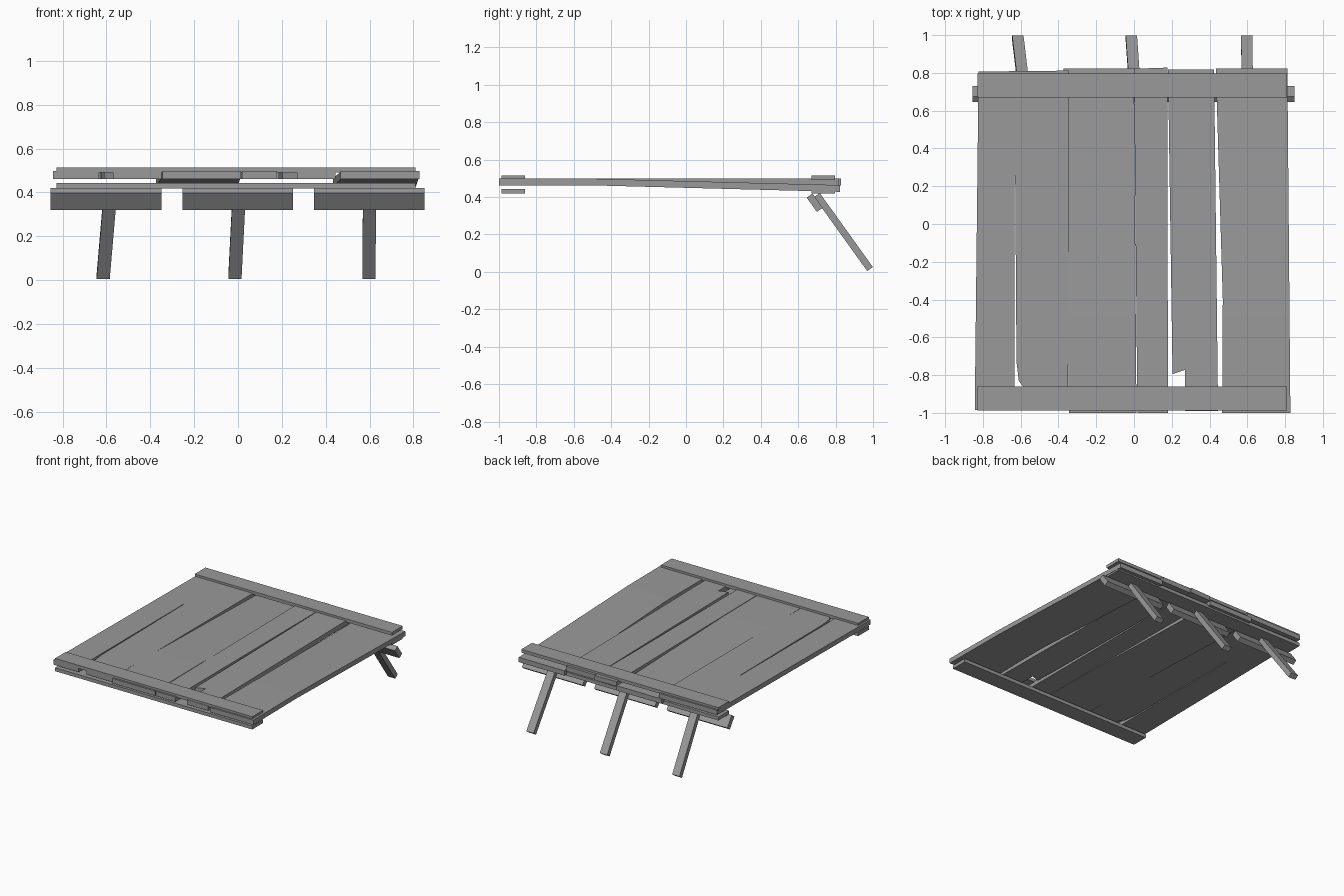
import bpy, bmesh
from mathutils import Vector

if "Cube" in bpy.data.objects:
    bpy.data.objects.remove(bpy.data.objects["Cube"])

# Dark weathered grey shared by every part
wood = bpy.data.materials.new("grey_wood")
wood.diffuse_color = (0.32, 0.32, 0.32, 1)
wood.use_nodes = True
wood.node_tree.nodes["Principled BSDF"].inputs["Base Color"].default_value = wood.diffuse_color


def finish(bm, name):
    bmesh.ops.recalc_face_normals(bm, faces=bm.faces)
    me = bpy.data.meshes.new(name)
    bm.to_mesh(me)
    bm.free()
    me.materials.append(wood)
    ob = bpy.data.objects.new(name, me)
    bpy.context.collection.objects.link(ob)
    return ob


def plank(name, outline, drop=0.0, z0=0.462, z1=0.498, bend_y=-0.48, end_y=0.82):
    """Extruded outline, optionally sagging towards the back."""
    bm = bmesh.new()
    face = bm.faces.new([bm.verts.new((x, y, z0)) for x, y in outline])
    ext = bmesh.ops.extrude_face_region(bm, geom=[face])
    for v in ext["geom"]:
        if isinstance(v, bmesh.types.BMVert):
            v.co.z = z1
    if drop:
        geom = bm.verts[:] + bm.edges[:] + bm.faces[:]
        bmesh.ops.bisect_plane(bm, geom=geom, plane_co=(0, bend_y, 0), plane_no=(0, 1, 0))
        for v in bm.verts:
            v.co.z -= drop * max(0, (v.co.y - bend_y) / (end_y - bend_y))
    return finish(bm, name)


def beam(name, ends, axis_u, axis_v):
    """Straight bar between two end centres with half-extents u and v."""
    u, v = Vector(axis_u), Vector(axis_v)
    bm = bmesh.new()
    rings = [[bm.verts.new(Vector(e) + a * u + b * v)
              for a, b in ((-1, -1), (1, -1), (1, 1), (-1, 1))] for e in ends]
    for r in rings:
        bm.faces.new(r)
    for i in range(4):
        j = (i + 1) % 4
        bm.faces.new((rings[0][i], rings[0][j], rings[1][j], rings[1][i]))
    return finish(bm, name)


# Deck planks: first is split by a long crack, fourth has a broken corner
plank("cracked_plank", [(-0.843, -0.985), (-0.633, -0.985), (-0.633, 0.26),
                        (-0.629, 0.255), (-0.622, -0.73), (-0.61, -0.83), (-0.57, -0.885),
                        (-0.57, -0.985), (-0.349, -0.985), (-0.346, 0.812), (-0.823, 0.807)])
plank("sagging_plank_middle", [(-0.344, -1.0), (0.013, -1.0), (0.0, 0.822),
                               (-0.373, 0.822)], 0.031)
plank("narrow_plank", [(0.018, -1.0), (0.179, -1.0), (0.178, 0.828), (0.0, 0.822)])
plank("broken_plank", [(0.27, -0.99), (0.445, -0.99), (0.424, 0.817), (0.18, 0.817),
                       (0.204, -0.795), (0.27, -0.772)])
plank("sagging_plank_right", [(0.467, -1.0), (0.828, -1.0), (0.812, 0.824),
                              (0.433, 0.824), (0.47, -0.40)], 0.034)

# Battens clamping the planks above and below, front and back
for end, y0, y1 in (("front", -0.987, -0.86), ("back", 0.67, 0.797)):
    for side, z0, z1 in (("upper", 0.49, 0.514), ("lower", 0.418, 0.444)):
        plank(f"{end}_{side}_batten",
              [(-0.828, y0), (0.81, y0), (0.81, y1), (-0.828, y1)], 0, z0, z1)

# Slanted legs, each with a short crossbar on its front face
along = Vector((0, 0.58, -0.815))
normal = Vector((0, 0.815, 0.58))
for side, top, foot, bar in (("left", -0.581, -0.615, -0.602),
                             ("middle", 0.006, -0.014, -0.001),
                             ("right", 0.6, 0.597, 0.599)):
    beam(f"{side}_leg", [(top, 0.700, 0.411), (foot, 0.984, 0.015)],
         (0.03, 0, 0), normal * 0.0185)
    beam(f"{side}_crossbar", [(bar - 0.252, 0.688, 0.370), (bar + 0.252, 0.688, 0.370)],
         along * 0.047, normal * 0.019)
